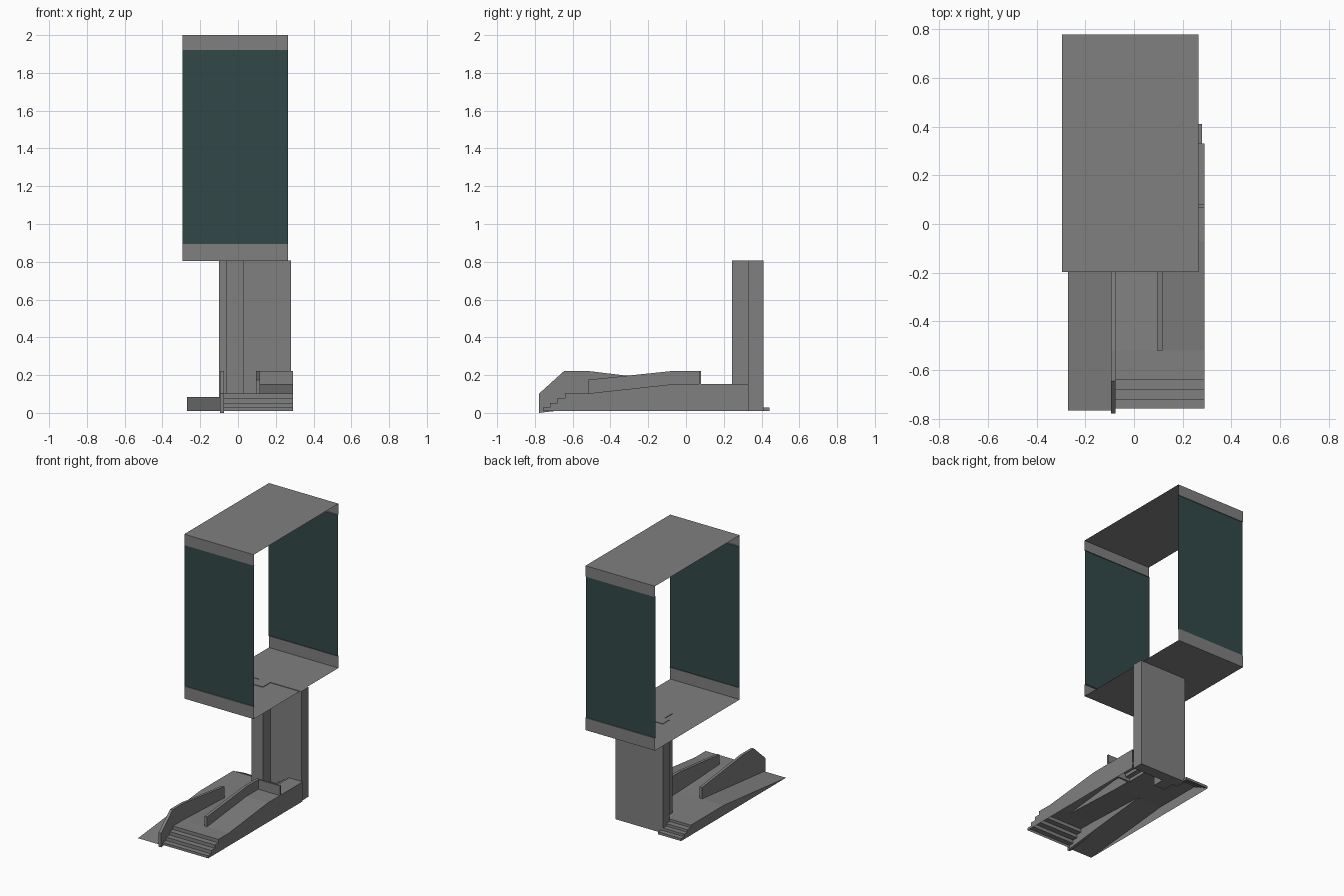
import bpy

if "Cube" in bpy.data.objects:
    bpy.data.objects.remove(bpy.data.objects["Cube"])


def material(name, rgb):
    m = bpy.data.materials.new(name)
    m.diffuse_color = (*rgb, 1)
    m.use_nodes = True
    m.node_tree.nodes["Principled BSDF"].inputs["Base Color"].default_value = m.diffuse_color
    return m


GRAY = material("concrete_gray", (0.22, 0.215, 0.215))
TEAL = material("dark_teal_glass", (0.032, 0.064, 0.066))


def mesh(name, verts, faces, mat=GRAY):
    me = bpy.data.meshes.new(name)
    me.from_pydata(verts, [], faces)
    me.materials.append(mat)
    ob = bpy.data.objects.new(name, me)
    bpy.context.collection.objects.link(ob)
    return ob


def strip(name, profile, a, b, axis="x", mat=GRAY):
    """Sweep an open profile along x (points y,z) or along y (points x,z)."""
    def put(p, t):
        return (t, p[0], p[1]) if axis == "x" else (p[0], t, p[1])
    n = len(profile)
    verts = [put(p, a) for p in profile] + [put(p, b) for p in profile]
    faces = [(i, n + i, n + i + 1, i + 1) for i in range(n - 1)]
    return mesh(name, verts, faces, mat)


def prism(name, outline, x0, x1):
    """Closed y,z outline given thickness in x."""
    n = len(outline)
    verts = [(x, *p) for x in (x0, x1) for p in outline]
    faces = [tuple(range(n))[::-1], tuple(range(n, 2 * n))]
    faces += [(i, (i + 1) % n, n + (i + 1) % n, n + i) for i in range(n)]
    return mesh(name, verts, faces)


def skirt(name, outline, x):
    return mesh(name, [(x, *p) for p in outline], [tuple(range(len(outline)))])


# Upper open frame: thin roof and floor sheets with lips at front and back
X0, X1, Y0, Y1 = -0.295, 0.265, -0.197, 0.777
IN = 0.01
strip("roof", [(Y0 + IN, 1.92), (Y0, 1.92), (Y0, 2.0), (Y1, 2.0), (Y1, 1.92), (Y1 - IN, 1.92)], X0, X1)
strip("upper_floor", [(Y0 + IN, 0.893), (Y0, 0.893), (Y0, 0.803), (Y1, 0.803), (Y1, 0.893), (Y1 - IN, 0.893)], X0, X1)

# Glass panels
for label, y in (("front", Y0 + IN / 2), ("back", Y1 - IN / 2)):
    strip(label + "_glass", [(y, 0.893), (y, 1.92)], X0, X1, mat=TEAL)

# Column: wide slab with a narrow block on its front (T-shaped plan)
plan = [(-0.10, 0.41), (-0.10, 0.33), (-0.06, 0.33), (-0.06, 0.243), (0.03, 0.243),
        (0.03, 0.33), (0.28, 0.33), (0.28, 0.41)]
n = len(plan)
mesh("column", [(x, y, z) for z in (0.01, 0.807) for x, y in plan],
     [tuple(range(n))[::-1], tuple(range(n, 2 * n))]
     + [(i, (i + 1) % n, n + (i + 1) % n, n + i) for i in range(n)])

# Front stairs shared by the middle and right walks
B = 0.01
stairs = [(-0.757, B)]
for i, y in enumerate((-0.757, -0.72, -0.68, -0.64)):
    z = 0.028 + 0.025 * i
    stairs += [(y, z)] if i == 0 else [(y, z - 0.025), (y, z)]
stairs.append((-0.52, 0.103))
strip("front_stairs", stairs, -0.075, 0.29)

# Walk surfaces
right_walk = [(-0.52, 0.103), (-0.07, 0.152), (0.08, 0.152)]
strip("right_ramp", right_walk, 0.105, 0.29)
strip("middle_ramp", [(-0.52, 0.103), (-0.05, 0.083), (0.33, 0.083)], -0.085, 0.105)

# Left ramp, with stairs down at the back
back = [(0.33, 0.083)]
for i, y in enumerate((0.33, 0.37, 0.407, 0.442)):
    z = 0.083 - 0.0183 * i
    back += [(y, z), (y, max(z - 0.0183, B))] if i else [(y, z - 0.0183)]
left_walk = [(-0.765, B), (-0.05, 0.083)] + back
strip("left_ramp", left_walk, -0.27, -0.085)

# Side stairs from the middle walk up to the right landing
side = [(0.095, 0.083), (0.105, 0.083), (0.105, 0.106), (0.14, 0.106), (0.14, 0.129),
        (0.18, 0.129), (0.18, 0.152), (0.29, 0.152)]
strip("side_stairs", side, 0.08, 0.33, axis="y")

# Outer skirts and back closing walls
skirt("right_skirt", stairs + right_walk[1:] + [(0.33, 0.152), (0.33, B)], 0.29)
skirt("left_skirt", left_walk, -0.27)
skirt("back_stair_side", back[1:] + [(0.33, B)], -0.085)

# Rails
prism("left_rail", [(-0.777, 0.0), (-0.777, 0.103), (-0.645, 0.222), (-0.52, 0.222),
                    (-0.05, 0.165), (-0.05, 0.08), (-0.52, 0.03)], -0.095, -0.075)
prism("right_rail", [(-0.52, 0.10), (-0.52, 0.175), (-0.07, 0.222), (0.08, 0.222),
                     (0.08, 0.08), (-0.05, 0.08)], 0.095, 0.116)
prism("cross_rail", [(0.068, 0.083), (0.068, 0.222), (0.08, 0.222), (0.08, 0.083)], 0.116, 0.29)
